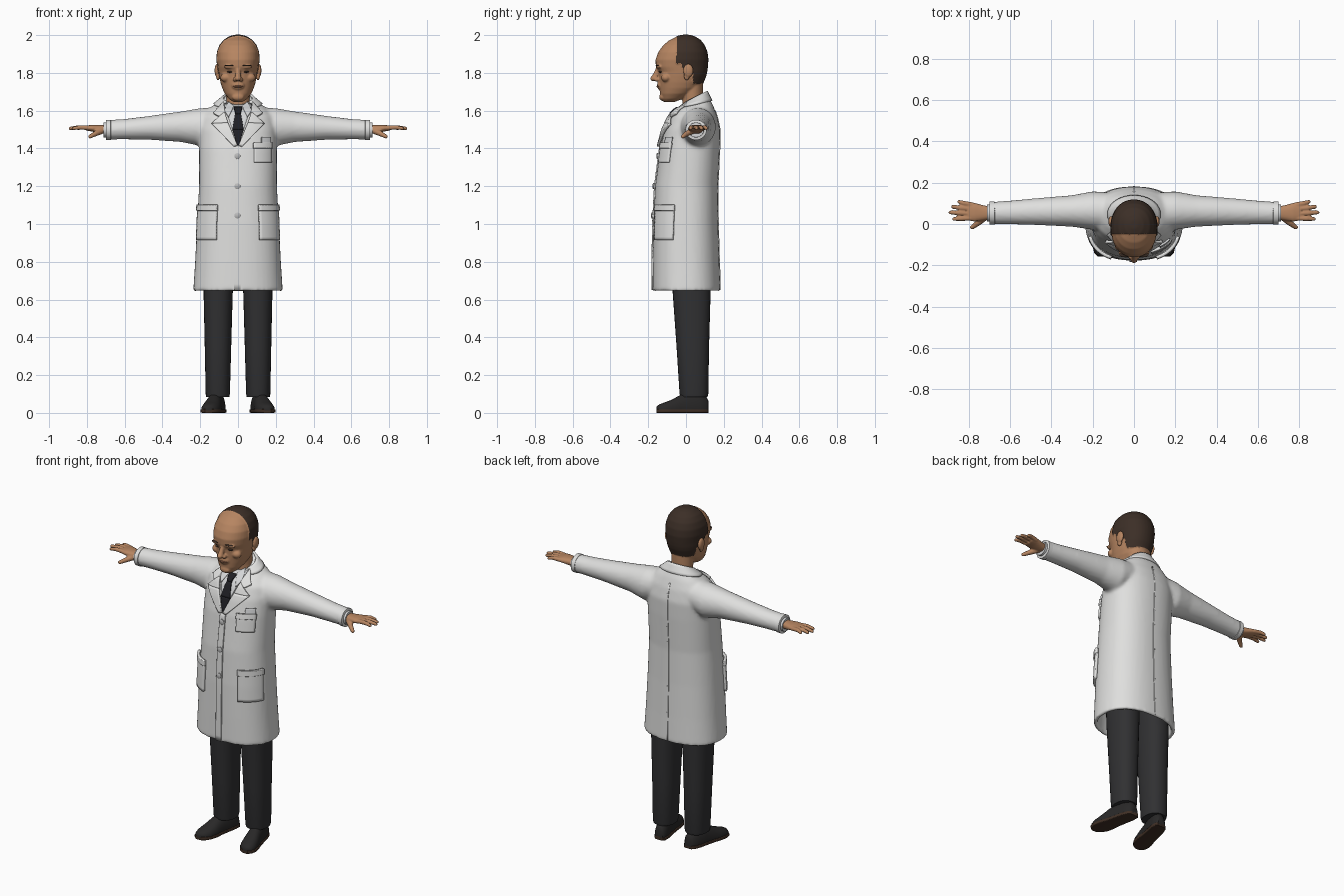
import bpy, bmesh
from math import sin, cos, pi, radians
from mathutils import Vector as V
from mathutils.bvhtree import BVHTree

if "Cube" in bpy.data.objects:
    bpy.data.objects.remove(bpy.data.objects["Cube"])


def material(name, r, g, b):
    m = bpy.data.materials.new(name)
    m.use_nodes = True
    m.diffuse_color = (r, g, b, 1)
    node = m.node_tree.nodes["Principled BSDF"]
    node.inputs["Base Color"].default_value = (r, g, b, 1)
    node.inputs["Roughness"].default_value = 0.8
    return m


COAT = material("coat white", .74, .74, .73)
SHIRT = material("shirt white", .66, .67, .68)
SKIN = material("skin tan", .47, .235, .12)
LIP = material("lip brown", .34, .15, .085)
HAIR = material("hair dark brown", .045, .028, .02)
TROUSER = material("trouser charcoal", .03, .03, .032)
SHOE = material("shoe black", .022, .021, .021)
SOLE = material("sole brown", .05, .028, .018)
TIE = material("tie black", .014, .014, .018)
BUTTON = material("button grey", .5, .5, .5)


def ring(c, u, v, e=1.0, seg=32):
    """Closed superellipse cross-section spanned by u and v."""
    def p(t):
        return abs(t) ** e * (1 if t > 0 else -1)
    return [V(c) + V(u) * p(cos(2 * pi * i / seg)) + V(v) * p(sin(2 * pi * i / seg))
            for i in range(seg)]


def blob(c, r, seg=20):
    """Ellipsoid as a stack of rings."""
    x, y, z = c
    angles = [pi * (i + .15) / 10.3 for i in range(11)]
    return [ring((x, y, z - r[2] * cos(a)), (r[0] * sin(a), 0, 0), (0, r[1] * sin(a), 0), 1, seg)
            for a in angles]


def tube(path, flat=1.0):
    """Rounded tube through (x, y, z, radius) points."""
    pts = [V(p[:3]) for p in path]
    d = (pts[-1] - pts[0]).normalized()
    u = d.cross(V((0, 0, 1))).normalized()
    w = d.cross(u)
    rings = [ring(p, u * q[3], w * q[3] * flat, 1, 16) for p, q in zip(pts, path)]
    r = path[-1][3]
    rings.append(ring(pts[-1] + d * r * .7, u * r * .6, w * r * .6 * flat, 1, 16))
    return rings


def finish(ob, mat, mirror=False, angle=40):
    ob.data.materials.append(mat)
    ob.data.shade_smooth()
    ob.data.set_sharp_from_angle(angle=radians(angle))
    if mirror:
        ob.modifiers.new("Mirror", "MIRROR").use_mirror_merge = False
    return ob


def new_object(name, bm):
    bmesh.ops.recalc_face_normals(bm, faces=bm.faces[:])
    me = bpy.data.meshes.new(name)
    bm.to_mesh(me)
    bm.free()
    ob = bpy.data.objects.new(name, me)
    bpy.context.scene.collection.objects.link(ob)
    return ob


def solid(name, parts, mat, voxel=0, smooth=3, mirror=False, angle=40):
    """Capped lofts, optionally fused into one skin."""
    bm = bmesh.new()
    for rings in parts:
        loops = [[bm.verts.new(p) for p in r] for r in rings]
        n = len(loops[0])
        for a, b in zip(loops, loops[1:]):
            for i in range(n):
                j = (i + 1) % n
                bm.faces.new((a[i], a[j], b[j], b[i]))
        bm.faces.new(loops[0])
        bm.faces.new(loops[-1])
    ob = new_object(name, bm)
    if voxel:
        mod = ob.modifiers.new("Fuse", "REMESH")
        mod.mode, mod.voxel_size = "VOXEL", voxel
        soft = ob.modifiers.new("Soften", "SMOOTH")
        soft.factor, soft.iterations = .5, smooth
        dg = bpy.context.evaluated_depsgraph_get()
        me = bpy.data.meshes.new_from_object(ob.evaluated_get(dg))
        ob.modifiers.clear()
        ob.data = me
        angle = 70
    return finish(ob, mat, mirror, angle)


def sheet(name, rows, mat, thick, mirror=False):
    """Grid of points given thickness."""
    bm = bmesh.new()
    g = [[bm.verts.new(p) for p in r] for r in rows]
    for a, b in zip(g, g[1:]):
        for i in range(len(a) - 1):
            bm.faces.new((a[i], a[i + 1], b[i + 1], b[i]))
    ob = finish(new_object(name, bm), mat, False, 50)
    mod = ob.modifiers.new("Thickness", "SOLIDIFY")
    mod.thickness, mod.offset = thick, 0
    if mirror:
        ob.modifiers.new("Mirror", "MIRROR").use_mirror_merge = False
    return ob


# Coat: hollow-hemmed body fused with both sleeves (z, half width, front, back, tilt)
body = []
for z, w, f, b, t in [(.76, .205, -.15, .155, 0), (.645, .215, -.157, .162, 0), (.645, .237, -.177, .182, 0),
                      (.8, .227, -.176, .176, 0), (1, .217, -.173, .17, 0), (1.2, .206, -.163, .168, 0),
                      (1.4, .206, -.137, .178, 0), (1.5, .205, -.112, .18, 0), (1.57, .19, -.082, .165, 0),
                      (1.615, .148, -.05, .145, .01), (1.645, .1, -.022, .122, .025), (1.665, .074, -.012, .102, .035)]:
    body.append(ring((0, (f + b) / 2, z), (w, 0, 0), (0, (b - f) / 2, t), .86, 48))
sleeves = [[ring((s * x, y, z), (0, ry, 0), (0, 0, rz))
            for x, y, z, ry, rz in [(.08, .06, 1.535, .09, .085), (.2, .065, 1.513, .093, .1),
                                    (.3, .063, 1.515, .076, .081), (.47, .06, 1.509, .065, .063),
                                    (.6, .056, 1.502, .057, .054), (.7, .053, 1.498, .053, .051)]]
           for s in (1, -1)]
coat = solid("coat", [body] + sleeves, COAT, .011, 4)
tree = BVHTree.FromPolygons([v.co for v in coat.data.vertices], [p.vertices[:] for p in coat.data.polygons])


def on_coat(u, z, yaw=0, lift=0):
    out = V((sin(yaw), -cos(yaw), 0))
    start = out + V((cos(yaw), sin(yaw), 0)) * u + V((0, 0, z))
    hit = tree.ray_cast(start, -out)[0] or tree.find_nearest(start - out)[0]
    return hit + out * lift


def drape(name, quad, mat, lift=.004, thick=.009, yaw=0, mirror=False, n=10):
    """Four-cornered cloth patch laid on the coat; corners run round the patch."""
    a, b, c, d = [V(q) for q in quad]
    rows = [[on_coat(*a.lerp(b, i / n).lerp(d.lerp(c, i / n), j / n), yaw, lift) for i in range(n + 1)]
            for j in range(n + 1)]
    return sheet(name, rows, mat, thick, mirror)


def box(x0, x1, z0, z1):
    return (x0, z0), (x1, z0), (x1, z1), (x0, z1)


# Coat details
drape("front_placket", box(-.022, .014, .65, 1.42), COAT, .003, .008, n=24)
drape("back_seam", box(-.004, .004, .65, 1.6), COAT, .001, .006, pi, n=20)
drape("hip_pocket", box(-.035, .105, .915, 1.08), COAT, .007, .014, pi / 4, True)
drape("hip_pocket_flap", box(-.038, .108, 1.07, 1.102), COAT, .012, .016, pi / 4, True)
drape("breast_pocket", box(.085, .175, 1.325, 1.415), COAT, .006, .012)
drape("breast_pocket_flap", box(.082, .178, 1.4, 1.43), COAT, .01, .014)
drape("pocket_paper", box(.125, .172, 1.42, 1.46), SHIRT, .006)
for i, z in enumerate((1.36, 1.2, 1.045)):
    p = on_coat(-.003, z)
    solid("button_%d" % i, [[ring(p + V((0, dy, 0)), (r, 0, 0), (0, 0, r), 1, 20)
                             for dy, r in ((.005, .016), (-.011, .016), (-.014, .011))]], BUTTON)

# Shirt front, tie, lapels and collar
drape("shirt_front", ((-.004, 1.425), (.004, 1.425), (.075, 1.635), (-.075, 1.635)), SHIRT, .003, .008)
drape("tie_blade", ((-.006, 1.42), (.006, 1.42), (.03, 1.5), (-.03, 1.5)), TIE, .009, .008)
drape("tie_upper", ((-.03, 1.5), (.03, 1.5), (.014, 1.59), (-.014, 1.59)), TIE, .009, .008)
drape("tie_knot", ((-.013, 1.582), (.013, 1.582), (.022, 1.615), (-.022, 1.615)), TIE, .013, .014)
drape("shirt_collar_point", ((.022, 1.622), (.05, 1.565), (.072, 1.6), (.05, 1.645)), SHIRT, .01, .009, mirror=True)
drape("lapel_lower", ((.002, 1.415), (.022, 1.41), (.138, 1.53), (.052, 1.535)), COAT, .014, .014, mirror=True)
drape("lapel_upper", ((.052, 1.535), (.138, 1.53), (.105, 1.562), (.07, 1.59)), COAT, .014, .014, mirror=True)
drape("collar_front", ((.068, 1.585), (.1, 1.568), (.128, 1.585), (.075, 1.645)), COAT, .012, .014, mirror=True)
rows = []
for k in range(5):
    t = k / 4
    rows.append([((.076 + .05 * t) * sin(a), .047 + (.062 + .026 * t) * cos(a),
                  1.668 + .034 * cos(a) - t * (.035 + .016 * cos(a)))
                 for a in [radians(-130 + 10 * i) for i in range(27)]])
sheet("coat_collar", rows, COAT, .012)

# Cuffs and hands
solid("shirt_cuff", [[ring((x, .053, 1.498), (0, r, 0), (0, 0, r * .95)) for x, r in ((.68, .043), (.712, .041))]],
      SHIRT, mirror=True)
solid("sleeve_hem", [[ring((x, .053, 1.498), (0, r, 0), (0, 0, r * .96))
                      for x, r in ((.672, .05), (.674, .056), (.698, .056), (.7, .05))]], COAT, mirror=True)
palm = [ring((x, y, z), (0, ry, 0), (0, 0, rz), .85)
        for x, y, z, ry, rz in [(.69, .053, 1.5, .03, .024), (.73, .054, 1.502, .037, .022),
                                (.77, .057, 1.507, .045, .018), (.805, .06, 1.508, .043, .013)]]
hand = [palm, tube([(.72, .035, 1.495, .018), (.755, .004, 1.478, .014), (.785, -.018, 1.462, .01)])]
for y0, x1, y1 in ((.093, .848, .108), (.072, .878, .084), (.05, .89, .056), (.028, .872, .024)):
    hand.append(tube([(.78, y0, 1.508, .012), ((.8 + x1) / 2, (y0 + y1) / 2, 1.512, .0115), (x1, y1, 1.506, .009)]))
solid("hand", hand, SKIN, .0045, 2, True)

# Head (z, half width, front, back)
skull = []
for z, w, f, b in [(1.646, .024, -.118, -.06), (1.662, .048, -.129, -.02), (1.69, .07, -.137, .03),
                   (1.72, .084, -.14, .07), (1.75, .093, -.143, .09), (1.785, .1, -.145, .104),
                   (1.807, .103, -.147, .109), (1.832, .106, -.16, .112), (1.87, .111, -.161, .115),
                   (1.91, .108, -.147, .11), (1.945, .095, -.122, .096), (1.972, .074, -.09, .075),
                   (1.99, .045, -.053, .045), (1.998, .018, -.022, .02)]:
    skull.append(ring((0, (f + b) / 2, z), (w, 0, 0), (0, (b - f) / 2, 0), .93, 40))
features = [skull,
            [ring((0, .04, 1.57), (.066, 0, 0), (0, .056, 0)), ring((0, .035, 1.66), (.062, 0, 0), (0, .054, 0)),
             ring((0, .03, 1.77), (.068, 0, 0), (0, .06, 0))],
            tube([(0, -.146, 1.828, .011), (0, -.157, 1.797, .014), (0, -.169, 1.772, .017)]),
            blob((0, -.173, 1.77), (.016, .017, .014)),
            blob((0, -.126, 1.672), (.032, .016, .02)),
            blob((0, -.137, 1.735), (.034, .016, .026))]
for s in (1, -1):
    features += [blob((s * .017, -.155, 1.765), (.012, .015, .011)),
                 blob((s * .042, -.14, 1.832), (.034, .018, .011)),
                 blob((s * .064, -.106, 1.775), (.03, .026, .024))]
head = solid("head", features, SKIN, .005, 3)


# Hair: faces behind the receding hairline, raised slightly
def is_hair(c):
    if c.z < 1.745:
        return False
    if c.z < 1.8:
        return c.y > .035
    if c.z < 1.85:
        return c.y > -.015 - .4 * (c.z - 1.82)
    return c.y > -.03 - .3 * max(0, c.z - 1.93) - .35 * max(0, abs(c.x) - .05)


head.data.materials.append(HAIR)
raised = set()
for f in head.data.polygons:
    if is_hair(f.center):
        f.material_index = 1
        raised.update(f.vertices)
moves = [(i, head.data.vertices[i].normal.copy()) for i in raised]
for i, normal in moves:
    head.data.vertices[i].co += normal * .004

# Face details
ear = [blob((.111, .012, 1.812), (.013, .027, .036)), blob((.106, .004, 1.782), (.01, .015, .022))]
solid("ear", ear, SKIN, .004, 2, True)
solid("eye", [blob((.041, -.133, 1.806), (.017, .012, .006))], HAIR, mirror=True)
solid("eyebrow", [blob((.043, -.149, 1.839), (.028, .012, .004))], HAIR, mirror=True)
solid("lips", [blob((0, -.144, 1.728), (.028, .013, .006))], LIP)

# Trousers
legs = [ring((x, y, z), (w, 0, 0), (0, d, 0), .88)
        for z, x, y, w, d in [(.085, .107, .042, .061, .072), (.1, .107, .042, .064, .076),
                              (.35, .106, .036, .07, .086), (.63, .105, .03, .077, .1), (.85, .1, .02, .08, .1)]]
solid("trouser_leg", [legs], TROUSER, mirror=True)

# Shoes: cross-sections from heel to toe (y, half width, height)
upper, sole = [], []
for y, w, h in [(.12, .022, .06), (.108, .034, .085), (.07, .041, .105), (.02, .042, .112), (-.03, .044, .095),
                (-.075, .05, .07), (-.115, .048, .055), (-.142, .036, .045), (-.157, .015, .032)]:
    x = .097 + (.12 - y) * .21
    upper.append([V((p.x, p.y, max(p.z, .012))) for p in ring((x, y, .015), (w, 0, 0), (0, 0, h - .015), .85)])
    sole.append(ring((x, y, .01), (w + .004, 0, 0), (0, 0, .01), .3))
solid("shoe", [upper], SHOE, mirror=True, angle=50)
solid("shoe_sole", [sole], SOLE, mirror=True)
